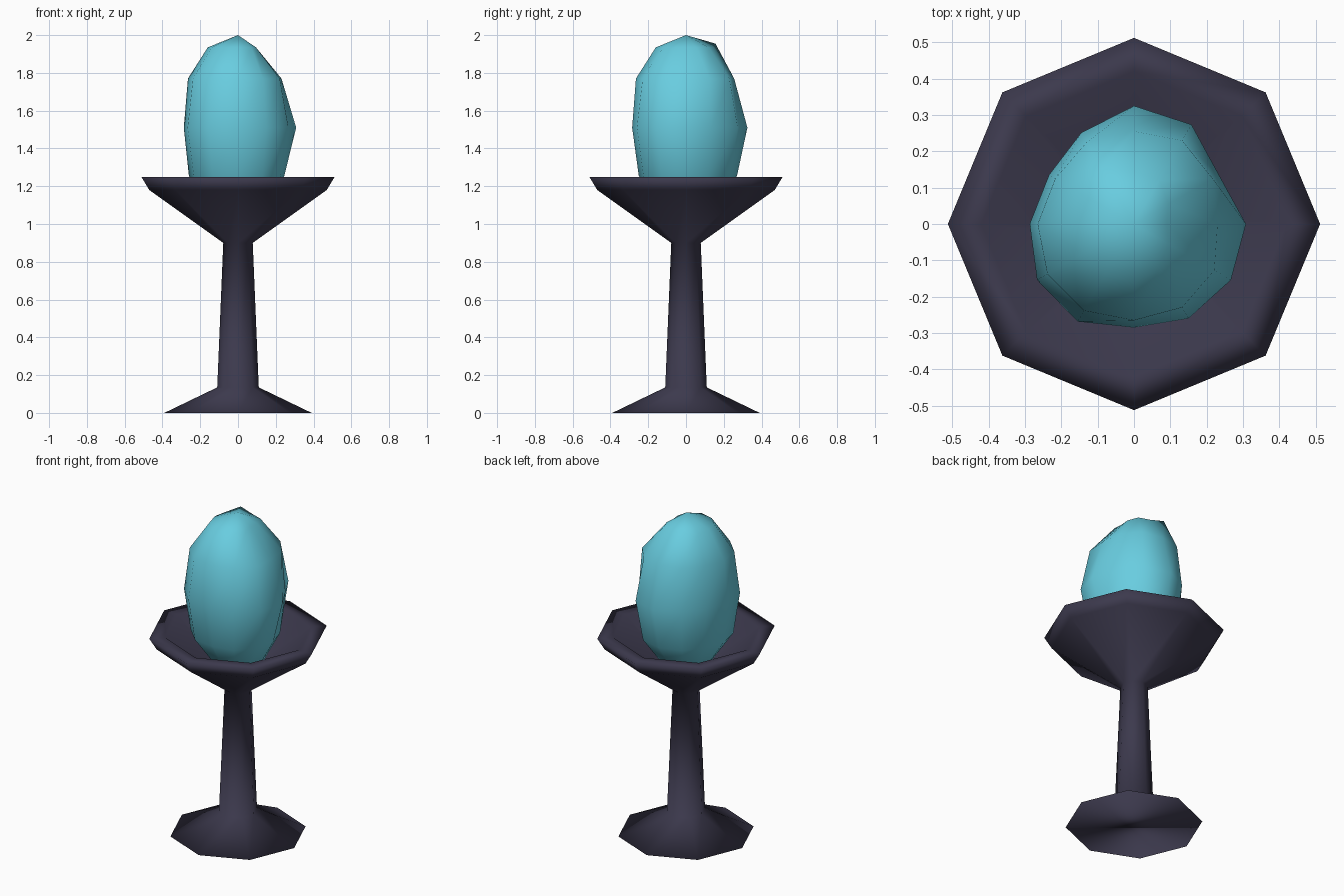
import bpy, bmesh, math

if "Cube" in bpy.data.objects:
    bpy.data.objects.remove(bpy.data.objects["Cube"])


def material(name, rgb):
    m = bpy.data.materials.new(name)
    m.diffuse_color = (*rgb, 1)
    m.use_nodes = True
    m.node_tree.nodes["Principled BSDF"].inputs["Base Color"].default_value = m.diffuse_color
    return m


def stacked_rings(name, rings, mat, bottom_tip=None, top_tip=None):
    """Skin a stack of (z, radii) rings; close each end with a tip or a flat cap."""
    bm = bmesh.new()
    n = len(rings[0][1])
    loops = [[bm.verts.new((r * math.cos(2 * math.pi * i / n),
                            r * math.sin(2 * math.pi * i / n), z))
              for i, r in enumerate(radii)] for z, radii in rings]
    for a, b in zip(loops, loops[1:]):
        for i in range(n):
            j = (i + 1) % n
            bm.faces.new((a[i], a[j], b[j], b[i]))
    for loop, tip in ((loops[0], bottom_tip), (loops[-1], top_tip)):
        if tip is None:
            bm.faces.new(loop)
        else:
            t = bm.verts.new((0, 0, tip))
            for i in range(n):
                bm.faces.new((loop[i], loop[(i + 1) % n], t))
    bmesh.ops.recalc_face_normals(bm, faces=bm.faces[:])
    for f in bm.faces:
        f.smooth = True
    me = bpy.data.meshes.new(name)
    bm.to_mesh(me)
    bm.free()
    me.materials.append(mat)
    ob = bpy.data.objects.new(name, me)
    bpy.context.collection.objects.link(ob)
    return ob


dark = material("dark_violet_grey", (0.045, 0.041, 0.074))
blue = material("pale_turquoise", (0.140, 0.610, 0.745))

# Eight-sided pedestal: foot, stem, outer bowl, lip, inner bowl
profile = [(0.39, 0), (0.11, 0.135), (0.078, 0.90), (0.47, 1.18),
           (0.512, 1.25), (0.42, 1.25), (0.06, 0.98)]
stacked_rings("pedestal_bowl", [(z, [r] * 8) for r, z in profile], dark)

# Lumpy twelve-sided egg resting in the bowl
egg_rings = [
    (1.085, [0.15] * 12),
    (1.255, [0.245, 0.24, 0.27, 0.27, 0.26, 0.25, 0.26, 0.27, 0.27, 0.25, 0.26, 0.26]),
    (1.51, [0.308, 0.27, 0.316, 0.325, 0.29, 0.27, 0.287, 0.308, 0.31, 0.285, 0.30, 0.308]),
    (1.77, [0.23, 0.25, 0.265, 0.255, 0.26, 0.25, 0.265, 0.275, 0.275, 0.265, 0.265, 0.255]),
    (1.935, [0.09, 0.11, 0.14, 0.145, 0.18, 0.165, 0.16, 0.16, 0.16, 0.16, 0.14, 0.11]),
]
egg = stacked_rings("egg", egg_rings, blue, bottom_tip=1.02, top_tip=2.0)
# Raise the bump near the crown
egg.data.vertices[4 * 12 + 4].co.z = 1.955
